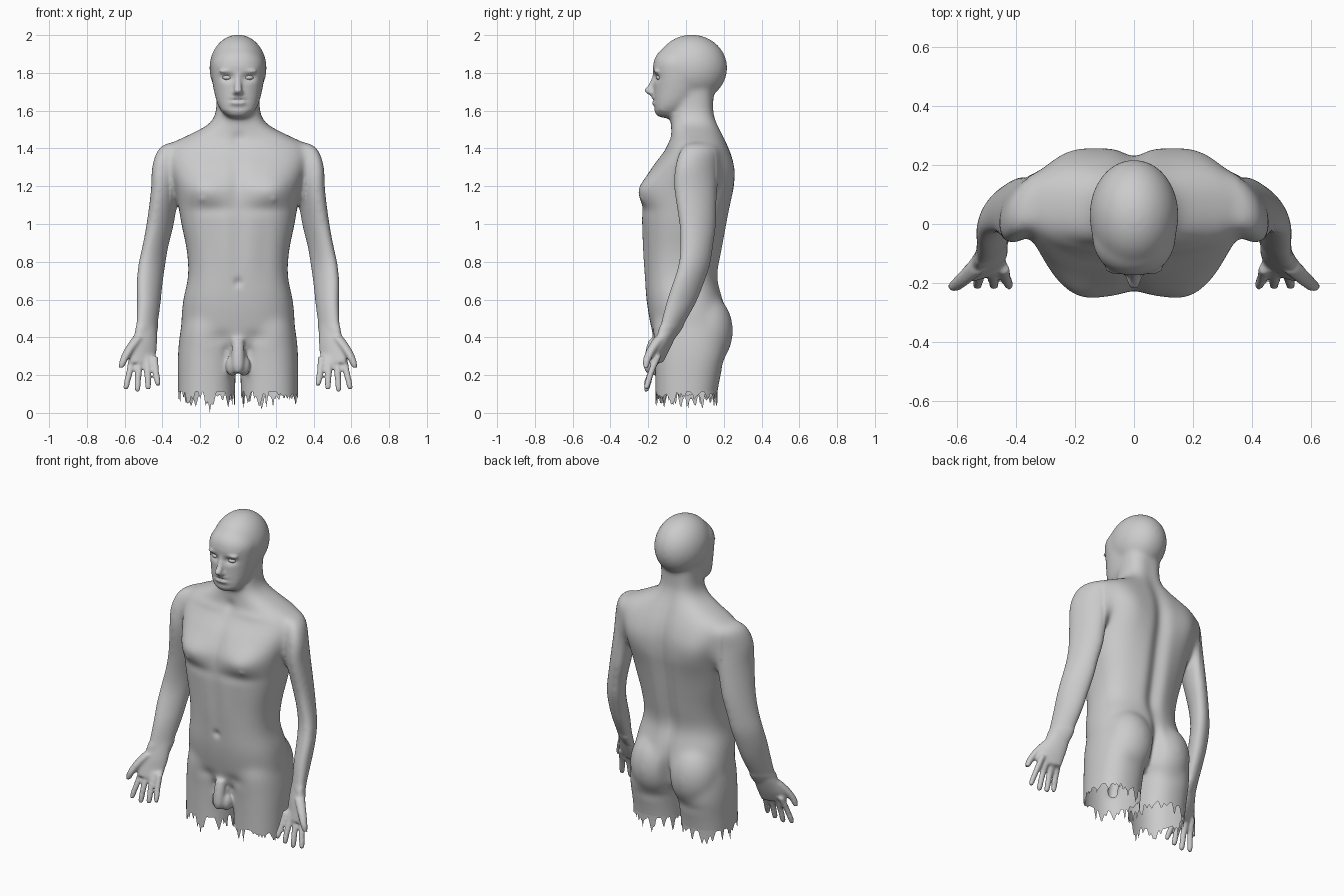
import bpy
import bmesh
import math
import random
from mathutils import Matrix, Vector

random.seed(4)
default_cube = bpy.data.objects.get("Cube")
if default_cube:
    bpy.data.objects.remove(default_cube, do_unlink=True)

SIDES = (1, -1)

clay = bpy.data.materials.new("matte grey")
clay.use_nodes = True
grey = (0.6, 0.6, 0.6, 1)
clay.diffuse_color = grey
clay.node_tree.nodes["Principled BSDF"].inputs["Base Color"].default_value = grey


def spline(rows, steps=4):
    """Smoothly interpolate the rows of a section table."""
    result = []
    last = len(rows) - 1
    for i in range(last):
        a, b = rows[max(i - 1, 0)], rows[i]
        c, d = rows[i + 1], rows[min(i + 2, last)]
        for step in range(steps):
            t = step / steps
            result.append([
                q + 0.5 * t * (r - p + t * (2 * p - 5 * q + 4 * r - s + t * (3 * (q - r) + s - p)))
                for p, q, r, s in zip(a, b, c, d)])
    result.append(rows[last])
    return result


def loft(bm, rows, power=2.0, count=40, side=1, lean=0):
    """Skin level rings given as height, x, y, half width, half depth."""
    rings = []
    for z, x, y, half_width, half_depth in spline(rows):
        ring = []
        for k in range(count):
            angle = math.tau * k / count
            c, s = math.cos(angle), math.sin(angle)
            px = math.copysign(abs(c) ** (2 / power), c) * half_width
            py = math.copysign(abs(s) ** (2 / power), s) * half_depth - lean * px
            ring.append(bm.verts.new((side * (x + px), y + py, z)))
        rings.append(ring)
    for low, high in zip(rings, rings[1:]):
        for k in range(count):
            n = (k + 1) % count
            bm.faces.new((low[k], low[n], high[n], high[k]))
    bm.faces.new(rings[0])
    bm.faces.new(rings[-1])


def centred(rows):
    """Turn height, half width, front, back into ring rows."""
    return [(z, 0, (f + b) / 2, w, (b - f) / 2) for z, w, f, b in rows]


def limb(bm, points, side=1):
    """Round tapering limb through x, y, z, radius points."""
    loft(bm, [(z, x, y, r, r) for x, y, z, r in points], count=16, side=side)


def ball(bm, centre, radii):
    matrix = Matrix.Translation(centre) @ Matrix.Diagonal(Vector(radii).to_4d())
    bmesh.ops.create_uvsphere(bm, u_segments=32, v_segments=20, radius=1, matrix=matrix)


def add_object(name, bm):
    mesh = bpy.data.meshes.new(name)
    bm.to_mesh(mesh)
    bm.free()
    mesh.materials.append(clay)
    mesh.shade_smooth()
    obj = bpy.data.objects.new(name, mesh)
    bpy.context.collection.objects.link(obj)
    return obj


bm = bmesh.new()

# Torso and neck
loft(bm, centred([
    (0.30, 0.18, -0.12, 0.12), (0.38, 0.29, -0.165, 0.2), (0.48, 0.3, -0.19, 0.22),
    (0.60, 0.29, -0.21, 0.195), (0.72, 0.265, -0.22, 0.165), (0.85, 0.27, -0.23, 0.185),
    (1.0, 0.3, -0.235, 0.215), (1.12, 0.32, -0.235, 0.24), (1.2, 0.335, -0.23, 0.255),
    (1.3, 0.365, -0.18, 0.255), (1.38, 0.375, -0.12, 0.235), (1.43, 0.345, -0.09, 0.215),
    (1.475, 0.255, -0.08, 0.195), (1.53, 0.155, -0.08, 0.17), (1.6, 0.117, -0.075, 0.15),
    (1.74, 0.115, -0.05, 0.15)]), power=2.5, count=64)

# Skull and face
ball(bm, (0, 0.03, 1.825), (0.152, 0.19, 0.178))
loft(bm, centred([
    (1.562, 0.045, -0.158, -0.07), (1.59, 0.083, -0.168, -0.03), (1.64, 0.111, -0.172, 0.04),
    (1.72, 0.131, -0.172, 0.1), (1.8, 0.142, -0.174, 0.12), (1.86, 0.139, -0.172, 0.1),
    (1.91, 0.11, -0.145, 0.1), (1.95, 0.06, -0.09, 0.08)]), power=2.2)
limb(bm, [(0, -0.165, 1.79, 0.014), (0, -0.18, 1.74, 0.017),
          (0, -0.2, 1.705, 0.022), (0, -0.175, 1.685, 0.022)])
for z in (1.668, 1.642):
    ball(bm, (0, -0.166, z), (0.042, 0.018, 0.011))

for side in SIDES:
    # Brow, nostril and buttock
    ball(bm, (side * 0.055, -0.152, 1.808), (0.045, 0.022, 0.012))
    ball(bm, (side * 0.018, -0.178, 1.695), (0.013, 0.016, 0.012))
    ball(bm, (side * 0.135, 0.1, 0.435), (0.155, 0.15, 0.2))
    # Thigh
    loft(bm, [(0.04, 0.166, -0.003, 0.152, 0.16), (0.18, 0.166, 0.008, 0.153, 0.172),
              (0.32, 0.162, 0.022, 0.156, 0.19), (0.46, 0.15, 0.015, 0.15, 0.19),
              (0.56, 0.14, 0.0, 0.12, 0.15)],
         power=2.3, side=side)
    # Shoulder and arm
    loft(bm, [(1.43, 0.33, 0.07, 0.05, 0.06), (1.39, 0.35, 0.07, 0.078, 0.09),
              (1.3, 0.365, 0.055, 0.092, 0.1), (1.18, 0.385, 0.05, 0.077, 0.104),
              (1.0, 0.412, 0.062, 0.074, 0.089), (0.88, 0.438, 0.057, 0.071, 0.078),
              (0.78, 0.457, 0.043, 0.074, 0.074), (0.68, 0.468, 0.01, 0.071, 0.074),
              (0.58, 0.472, -0.027, 0.065, 0.072), (0.45, 0.483, -0.08, 0.06, 0.05),
              (0.4, 0.49, -0.105, 0.058, 0.038)], power=2.1, side=side, lean=0.6)
    # Palm
    loft(bm, [(0.47, 0.48, -0.075, 0.05, 0.045), (0.38, 0.495, -0.115, 0.067, 0.04),
              (0.32, 0.506, -0.14, 0.074, 0.033), (0.265, 0.503, -0.16, 0.066, 0.024)],
         power=2.1, side=side, lean=0.42)
    # Fingers and thumb
    for base, tip, end in ((0.443, 0.425, 0.143), (0.482, 0.476, 0.122),
                           (0.522, 0.532, 0.112), (0.558, 0.592, 0.122)):
        limb(bm, [(base, -0.15, 0.3, 0.02), ((base + tip) / 2, -0.185, 0.215, 0.018),
                  (tip, -0.207, end + 0.02, 0.0165), (tip, -0.211, end, 0.011)], side)
    limb(bm, [(0.53, -0.14, 0.4, 0.03), (0.573, -0.18, 0.34, 0.027),
              (0.605, -0.207, 0.28, 0.022), (0.618, -0.212, 0.24, 0.015)], side)
    # Groin
    ball(bm, (side * 0.03, -0.155, 0.25), (0.036, 0.04, 0.055))
ball(bm, (0, -0.145, 0.3), (0.045, 0.04, 0.08))
limb(bm, [(0, -0.165, 0.39, 0.032), (0, -0.18, 0.33, 0.034),
          (0, -0.19, 0.25, 0.034), (0, -0.19, 0.21, 0.02)])

# Fuse all parts into one skin
bmesh.ops.recalc_face_normals(bm, faces=bm.faces[:])
body = add_object("body", bm)
remesh = body.modifiers.new("fuse", "REMESH")
remesh.mode = "VOXEL"
remesh.voxel_size = 0.008
graph = bpy.context.evaluated_depsgraph_get()
fused = bpy.data.meshes.new_from_object(body.evaluated_get(graph))
body.modifiers.clear()

bm = bmesh.new()
bm.from_mesh(fused)


def smooth(verts, times):
    for _ in range(times):
        bmesh.ops.smooth_vert(bm, verts=verts, factor=0.5,
                              use_axis_x=True, use_axis_y=True, use_axis_z=True)


def is_fine(co):
    hand = abs(co.x) > 0.38 and co.z < 0.46
    groin = abs(co.x) < 0.075 and co.z < 0.39 and co.y < -0.14
    return hand or groin or co.z > 1.6


# Blend large forms strongly and small ones lightly
smooth([v for v in bm.verts if not is_fine(v.co)], 45)
smooth([v for v in bm.verts if is_fine(v.co)], 3)
smooth([v for v in bm.verts if v.co.z > 1.6 and (v.co.y > -0.13 or v.co.z > 1.84)], 15)
bm.normal_update()

# Muscle relief: x, z, spread in x, spread in z, outward push
FRONT = [
    (0, 1.25, 0.03, 0.1, -0.012), (0.2, 1.18, 0.085, 0.06, 0.04),
    (0.15, 1.08, 0.09, 0.025, -0.009), (0, 0.9, 0.03, 0.14, -0.007),
    (0, 0.69, 0.015, 0.016, -0.012), (0.14, 0.87, 0.035, 0.12, -0.006),
    (0.19, 1.13, 0.01, 0.01, 0.005), (0.09, 0.4, 0.04, 0.025, -0.008),
    (0.15, 1.42, 0.08, 0.016, 0.005), (0, 1.45, 0.025, 0.025, -0.01),
    (0.056, 1.775, 0.026, 0.014, -0.02), (0, 1.655, 0.032, 0.005, -0.008),
    (0, 1.615, 0.04, 0.01, -0.005)]
BACK = [
    (0, 1.15, 0.035, 0.26, -0.027), (0, 0.75, 0.03, 0.12, -0.012),
    (0, 0.4, 0.022, 0.1, -0.05), (0.23, 1.26, 0.075, 0.1, 0.022),
    (0.07, 0.85, 0.04, 0.15, 0.006), (0.12, 0.26, 0.08, 0.025, -0.006)]
for v in bm.verts:
    if abs(v.co.x) > 0.36:
        continue
    facing = v.normal.y
    push = 0
    for x, z, wide, tall, amount in (FRONT if facing < 0 else BACK):
        u, w = (abs(v.co.x) - x) / wide, (v.co.z - z) / tall
        push += amount * math.exp(-(u * u + w * w) / 2)
    v.co.y += push * facing
smooth(bm.verts[:], 1)

# Torn hem around both open thighs
legs = [v for v in bm.verts if abs(v.co.x) < 0.36 and v.co.z < 0.3]
leg_set = set(legs)
edges = [e for e in bm.edges if all(v in leg_set for v in e.verts)]
faces = [f for f in bm.faces if all(v in leg_set for v in f.verts)]
bmesh.ops.bisect_plane(bm, geom=legs + edges + faces, plane_co=(0, 0, 0.12),
                       plane_no=(0, 0, 1), clear_inner=True)
rim = [e for e in bm.edges if e.is_boundary]
torn = bmesh.ops.extrude_edge_only(bm, edges=rim)["geom"]
strands = [g for g in torn if isinstance(g, bmesh.types.BMVert)]
# Each spike has an angle around the thigh, a length and a width
spikes = {side: [(random.uniform(0, math.tau), 0.02 + 0.08 * random.random() ** 2,
                  random.uniform(0.06, 0.16)) for _ in range(45)] for side in SIDES}
for v in strands:
    side = 1 if v.co.x > 0 else -1
    angle = math.atan2(v.co.y, v.co.x - side * 0.166) % math.tau
    v.co.z -= 0.008 + max(max(0, length * (1 - abs(angle - middle) / width))
                          for middle, length, width in spikes[side])
if strands:
    min(strands, key=lambda v: v.co.z).co.z = 0

bm.to_mesh(body.data)
bm.free()
body.data.shade_smooth()
bpy.data.meshes.remove(fused)

# Eyeballs
for side, label in zip(SIDES, ("left", "right")):
    eye = bmesh.new()
    ball(eye, (side * 0.056, -0.137, 1.775), (0.027, 0.022, 0.014))
    add_object(label + "_eye", eye)
